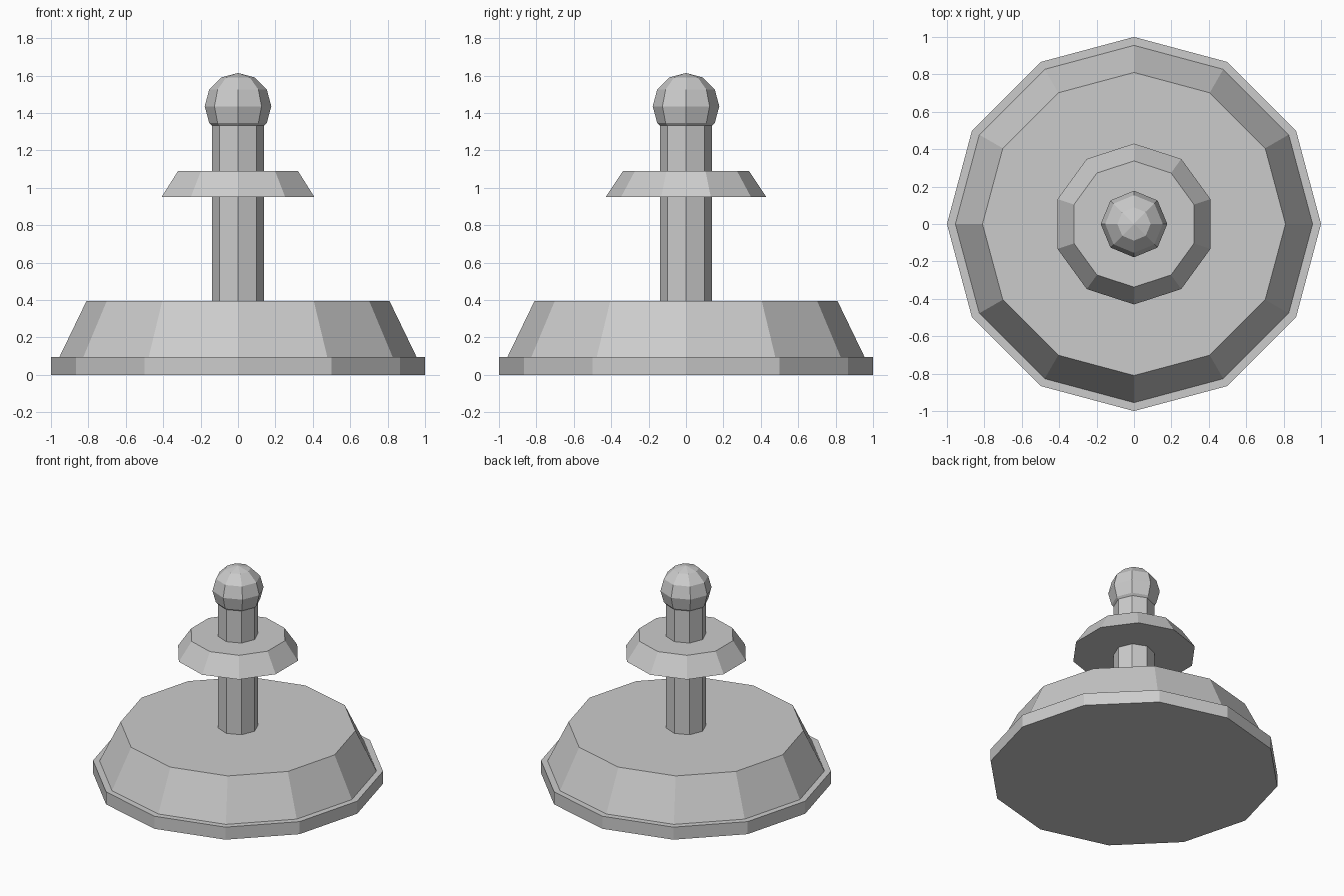
import bpy
import bmesh
import math

if "Cube" in bpy.data.objects:
    bpy.data.objects.remove(bpy.data.objects["Cube"])


def lathe(name, sides, profile):
    """Closed flat-faced solid from (radius, z) points, first corner on +y; radius 0 is a pole."""
    bm = bmesh.new()
    rings = []
    for r, z in profile:
        if r == 0:
            rings.append([bm.verts.new((0, 0, z))] * sides)
        else:
            angles = [math.pi / 2 + 2 * math.pi * i / sides for i in range(sides)]
            rings.append([bm.verts.new((r * math.cos(a), r * math.sin(a), z)) for a in angles])
    for low, high in zip(rings, rings[1:]):
        for i in range(sides):
            j = (i + 1) % sides
            bm.faces.new(dict.fromkeys((low[i], low[j], high[j], high[i])))
    # Cap open ends
    if profile[0][0]:
        bm.faces.new(rings[0][::-1])
    if profile[-1][0]:
        bm.faces.new(rings[-1])
    bmesh.ops.recalc_face_normals(bm, faces=bm.faces)
    mesh = bpy.data.meshes.new(name)
    bm.to_mesh(mesh)
    bm.free()
    obj = bpy.data.objects.new(name, mesh)
    bpy.context.collection.objects.link(obj)
    return obj


# Wide base: thin foot rim with a sloped body on top
lathe("base", 12, [(1.0, 0), (1.0, 0.095), (0.955, 0.095), (0.81, 0.395)])

# Central post, sunk slightly into base and knob
lathe("post", 8, [(0.14, 0.37), (0.14, 1.38)])

# Tapered collar around the post
lathe("collar", 10, [(0.43, 0.95), (0.337, 1.09)])

# Faceted ball knob
R, CENTRE = 0.178, 1.436
knob = [(0, CENTRE - R)]
for deg in (-60, -30, 0, 30, 60):
    a = math.radians(deg)
    knob.append((R * math.cos(a), CENTRE + R * math.sin(a)))
knob.append((0, CENTRE + R))
lathe("knob", 8, knob)
